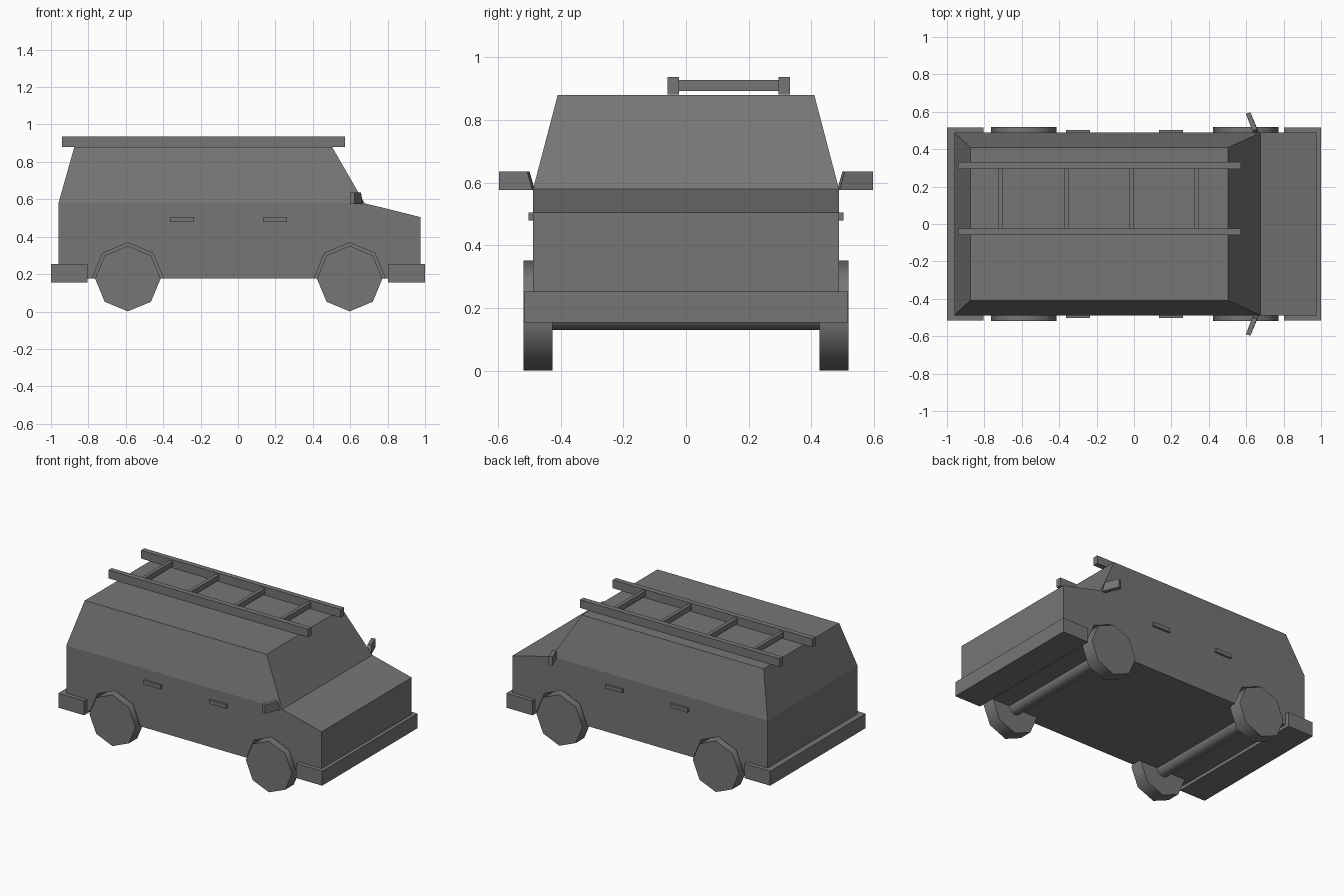
import bpy
from math import pi, radians

if "Cube" in bpy.data.objects:
    bpy.data.objects.remove(bpy.data.objects["Cube"])

paint = bpy.data.materials.new("dark_grey")
paint.diffuse_color = (0.18, 0.18, 0.18, 1)
paint.use_nodes = True
paint.node_tree.nodes["Principled BSDF"].inputs["Base Color"].default_value = paint.diffuse_color


def mesh(name, verts, faces):
    me = bpy.data.meshes.new(name)
    me.from_pydata(verts, [], faces)
    ob = bpy.data.objects.new(name, me)
    bpy.context.collection.objects.link(ob)
    me.materials.append(paint)
    return ob


def box(name, x0, x1, y0, y1, z0, z1):
    bpy.ops.mesh.primitive_cube_add(size=1, location=((x0 + x1) / 2, (y0 + y1) / 2, (z0 + z1) / 2))
    ob = bpy.context.object
    ob.name = name
    ob.scale = (x1 - x0, y1 - y0, z1 - z0)
    ob.data.materials.append(paint)
    return ob


def octagon(name, x, y, z, r, width, smooth=True):
    bpy.ops.mesh.primitive_cylinder_add(vertices=8, radius=r, depth=width,
                                        location=(x, y, z), rotation=(pi / 2, 0, 0))
    ob = bpy.context.object
    ob.name = name
    ob.data.materials.append(paint)
    if smooth:
        bpy.ops.object.shade_smooth_by_angle(angle=radians(60))
    return ob


# Van body: side outline (x, z, half width), right side then left side
outline = [(-0.96, 0.176, 0.488), (0.975, 0.176, 0.488), (0.975, 0.505, 0.488),
           (0.677, 0.579, 0.488), (0.503, 0.88, 0.409), (-0.875, 0.88, 0.409),
           (-0.96, 0.579, 0.488)]
verts = [(x, s * w, z) for s in (-1, 1) for x, z, w in outline]
n = len(outline)
faces = [(0, 1, 2, 3, 6), (6, 3, 4, 5),
         (n + 6, n + 3, n + 2, n + 1, n), (n + 5, n + 4, n + 3, n + 6)]
faces += [(i, i + n, (i + 1) % n + n, (i + 1) % n) for i in range(n)]
body = mesh("van_body", verts, faces)

for x, end in ((-0.589, "rear"), (0.597, "front")):
    octagon(end + "_axle", x, 0, 0.176, 0.046, 0.88)
    for s, side in ((-1, "right"), (1, "left")):
        # Wheel arch cut into the body side
        cutter = octagon("arch_cutter", x, s * 0.51, 0.178, 0.19, 0.17, False)
        cutter.hide_render = True
        bpy.context.view_layer.objects.active = body
        mod = body.modifiers.new("arch", 'BOOLEAN')
        mod.operation = 'DIFFERENCE'
        mod.solver = 'EXACT'
        mod.object = cutter
        bpy.ops.object.modifier_apply(modifier=mod.name)
        bpy.data.objects.remove(cutter)
        octagon(f"{end}_{side}_wheel", x, s * 0.472, 0.176, 0.175, 0.092)

# Bumpers
box("rear_bumper", -1, -0.804, -0.517, 0.517, 0.154, 0.253)
box("front_bumper", 0.802, 1, -0.517, 0.517, 0.154, 0.253)

# Door handles and wing mirrors
for s, side in ((-1, "right"), (1, "left")):
    for x in (-0.299, 0.197):
        box(side + "_door_handle", x - 0.064, x + 0.064,
            s * 0.494 - 0.009, s * 0.494 + 0.009, 0.479, 0.505)
    section = [(0.642, 0.482, 0.576), (0.598, 0.589, 0.576),
               (0.598, 0.589, 0.636), (0.633, 0.499, 0.636)]
    v = [(x, s * y, z) for x, y, z in section]
    v += [(x + 0.025, s * (y + 0.008), z) for x, y, z in section]
    f = [(3, 2, 1, 0), (4, 5, 6, 7)] + [((i + 1) % 4, (i + 1) % 4 + 4, i + 4, i) for i in range(4)]
    f[:2] = [q[::-1] for q in f[:2]]
    f[2:] = [q[::-1] for q in f[2:]]
    mirror = mesh(side + "_mirror", v, f)
    bpy.context.view_layer.objects.active = mirror
    bpy.ops.object.mode_set(mode='EDIT')
    bpy.ops.mesh.select_all(action='SELECT')
    bpy.ops.mesh.normals_make_consistent(inside=False)
    bpy.ops.object.mode_set(mode='OBJECT')

# Roof ladder
for y in (-0.041, 0.313):
    box("ladder_rail", -0.942, 0.572, y - 0.018, y + 0.018, 0.881, 0.937)
for i in range(4):
    x = -0.712 + 0.3495 * i
    box("ladder_rung", x - 0.012, x + 0.012, -0.026, 0.298, 0.892, 0.927)
